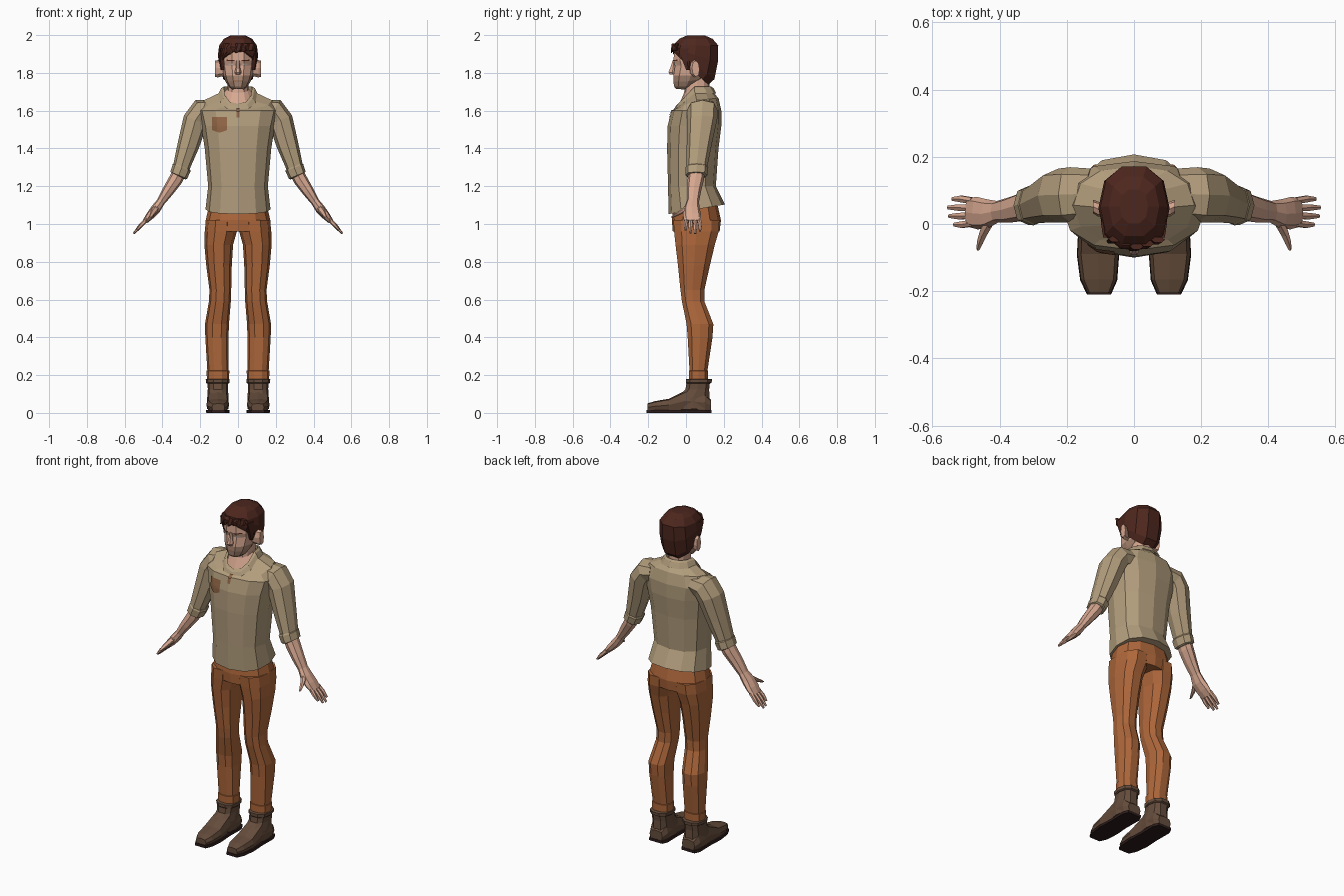
import bpy, bmesh, math
from mathutils import Vector
from mathutils.bvhtree import BVHTree


def material(name, r, g, b):
    m = bpy.data.materials.new(name)
    m.diffuse_color = (r, g, b, 1)
    return m


SHIRT = material("tan_cloth", 0.45, 0.34, 0.205)
PANTS = material("rust_cloth", 0.42, 0.135, 0.043)
BOOT = material("brown_leather", 0.13, 0.073, 0.045)
SOLE = material("dark_rubber", 0.025, 0.012, 0.011)
HAIR = material("dark_red_brown_hair", 0.075, 0.02, 0.013)
SKIN = material("skin", 0.68, 0.39, 0.28)
STUBBLE = material("stubble", 0.40, 0.24, 0.165)
PATCH = material("brown_patch", 0.28, 0.13, 0.06)
EYE = material("eye_white", 0.65, 0.55, 0.5)


def finish(name, bm, mat, mirror=False):
    bmesh.ops.recalc_face_normals(bm, faces=bm.faces)
    me = bpy.data.meshes.new(name)
    bm.to_mesh(me)
    bm.free()
    ob = bpy.data.objects.new(name, me)
    bpy.context.collection.objects.link(ob)
    me.materials.append(mat)
    if mirror:
        ob.modifiers.new("mirror", 'MIRROR').use_mirror_merge = False
    return ob


def ring(c, u, v, n=8, p=0.8):
    """Rounded-box cross-section around c with half axes u and v."""
    pts = []
    for i in range(n):
        a = 2 * math.pi * i / n
        co, si = math.cos(a), math.sin(a)
        pts.append(Vector(c)
                   + Vector(u) * math.copysign(abs(co) ** p, co) * (abs(co) > 1e-6)
                   + Vector(v) * math.copysign(abs(si) ** p, si) * (abs(si) > 1e-6))
    return pts


def loft(name, rings, mat, mirror=False, caps=True):
    bm = bmesh.new()
    rows = [[bm.verts.new(p) for p in r] for r in rings]
    n = len(rows[0])
    for a, b in zip(rows, rows[1:]):
        for i in range(n):
            j = (i + 1) % n
            bm.faces.new((a[i], a[j], b[j], b[i]))
    if caps:
        bm.faces.new(rows[0])
        bm.faces.new(rows[-1])
    return finish(name, bm, mat, mirror)


def level(z, xin, xout, yf, yb, sf=0.0, sb=0.0, n=12, p=0.85):
    """Horizontal ring; sf and sb tilt its front and back halves."""
    cy = (yf + yb) / 2
    pts = ring(((xin + xout) / 2, cy, z), ((xout - xin) / 2, 0, 0), (0, (yb - yf) / 2, 0), n, p)
    for q in pts:
        q.z += (sf if q.y < cy else sb) * (q.y - cy)
    return pts


def body(z, rx, yf, yb, sf=0.0, sb=0.0, n=12, p=0.85):
    return level(z, -rx, rx, yf, yb, sf, sb, n, p)


def tube(name, pts, mat, n=8, p=0.85):
    """Mirrored limb along (x, y, z, half thickness, half width in y)."""
    rings = []
    for i, (x, y, z, ru, rv) in enumerate(pts):
        a, b = pts[max(i - 1, 0)], pts[min(i + 1, len(pts) - 1)]
        t = Vector((b[0] - a[0], 0, b[2] - a[2])).normalized()
        rings.append(ring((x, y, z), Vector((-t.z, 0, t.x)) * ru, (0, rv, 0), n, p))
    return loft(name, rings, mat, True)


def decal(name, target, x0, x1, z0, z1, mat, point=0.0, skew=0.0, mirror=False, k=6):
    """Thin plate laid onto the front of a part."""
    bm = bmesh.new()
    bm.from_mesh(target.data)
    tree = BVHTree.FromBMesh(bm)
    bm.clear()
    g = []
    for i in range(k + 1):
        for j in range(k + 1):
            s, t = i / k, j / k
            x = x0 + (x1 - x0) * s
            z = z0 + (z1 - z0) * t - point * (1 - abs(2 * s - 1)) * (1 - t) + skew * s
            hit = tree.ray_cast(Vector((x, -1, z)), Vector((0, 1, 0)))[0]
            g.append(bm.verts.new((x, (hit.y if hit else 0) - 0.004, z)))
    for i in range(k):
        for j in range(k):
            a = i * (k + 1) + j
            bm.faces.new((g[a], g[a + k + 1], g[a + k + 2], g[a + 1]))
    return finish(name, bm, mat, mirror)


# Shirt: body, sleeves, rolled cuffs, collar
shirt = loft("shirt", [
    body(1.078, 0.172, -0.092, 0.207, 0.17, 0.17),
    body(1.2, 0.158, -0.095, 0.158),
    body(1.40, 0.176, -0.10, 0.172),
    body(1.52, 0.195, -0.097, 0.187),
    body(1.60, 0.215, -0.078, 0.187),
    body(1.655, 0.18, -0.06, 0.172, 0.4, 0.1),
    body(1.70, 0.085, -0.045, 0.14, 0.9, 0)], SHIRT)
tube("sleeve", [(0.13, 0.09, 1.61, 0.05, 0.075), (0.19, 0.087, 1.60, 0.066, 0.082),
                (0.225, 0.085, 1.55, 0.066, 0.08), (0.262, 0.07, 1.42, 0.058, 0.066),
                (0.305, 0.055, 1.285, 0.043, 0.054)], SHIRT)
tube("sleeve_cuff", [(0.295, 0.057, 1.305, 0.045, 0.056), (0.298, 0.057, 1.298, 0.051, 0.061),
                     (0.314, 0.055, 1.258, 0.048, 0.058), (0.316, 0.055, 1.254, 0.041, 0.05)], SHIRT)
loft("collar", [
    body(1.695, 0.082, -0.045, 0.135, 0.9, 0),
    body(1.728, 0.076, -0.042, 0.132, 1.05, 0),
    body(1.72, 0.088, -0.056, 0.145, 0.98, 0),
    body(1.69, 0.104, -0.066, 0.16, 0.8, 0)], SHIRT, caps=False)
decal("chest_pocket", shirt, -0.138, -0.058, 1.497, 1.567, PATCH, point=0.014)
decal("button_placket", shirt, -0.009, 0.009, 1.565, 1.612, PATCH)

# Trousers: hips, legs, turn-ups
loft("hips", [body(1.11, 0.15, -0.065, 0.165), body(1.02, 0.171, -0.075, 0.185),
              body(0.96, 0.175, -0.07, 0.178)], PANTS)
loft("leg", [level(z, *r, n=10) for z, r in (
    (1.02, (0.004, 0.170, -0.072, 0.182)), (0.96, (0.006, 0.176, -0.068, 0.178)),
    (0.89, (0.026, 0.178, -0.06, 0.157)), (0.78, (0.033, 0.168, -0.046, 0.13)),
    (0.65, (0.036, 0.151, -0.032, 0.10)), (0.59, (0.038, 0.154, -0.024, 0.10)),
    (0.47, (0.048, 0.175, 0.0, 0.148)), (0.40, (0.05, 0.173, 0.006, 0.143)),
    (0.20, (0.05, 0.161, 0.018, 0.112)))], PANTS, True)
loft("turn_up", [level(z, *r, n=10) for z, r in (
    (0.225, (0.05, 0.162, 0.018, 0.114)), (0.223, (0.046, 0.166, 0.013, 0.119)),
    (0.175, (0.047, 0.165, 0.013, 0.119)))], PANTS, True)

# Boots: shaft, rim, foot, sole
loft("boot_shaft", [level(z, *r, n=10, p=0.75) for z, r in (
    (0.02, (0.05, 0.165, -0.04, 0.13)), (0.08, (0.05, 0.163, -0.055, 0.128)),
    (0.125, (0.053, 0.16, -0.005, 0.125)), (0.17, (0.053, 0.161, 0.002, 0.13)))], BOOT, True)
loft("boot_rim", [level(z, *r, n=10) for z, r in (
    (0.155, (0.05, 0.164, 0.0, 0.13)), (0.16, (0.045, 0.17, -0.004, 0.139)),
    (0.178, (0.044, 0.171, -0.004, 0.14)), (0.18, (0.05, 0.164, 0.004, 0.13)))], BOOT, True)
FOOT = ((0.132, 0.065, 0.15, 0.07), (0.10, 0.05, 0.165, 0.10), (0.0, 0.052, 0.163, 0.12),
        (-0.09, 0.046, 0.168, 0.075), (-0.165, 0.052, 0.158, 0.062), (-0.205, 0.07, 0.138, 0.05))


def foot(name, mat, top, low, grow, p):
    loft(name, [ring(((a + b) / 2, y * (1 + grow), (low + (top or h)) / 2),
                     ((b - a) / 2 + grow * 0.1, 0, 0), (0, 0, ((top or h) - low) / 2), 8, p)
                for y, a, b, h in FOOT], mat, True)


foot("boot_foot", BOOT, None, 0.008, 0, 0.55)
foot("boot_sole", SOLE, 0.016, 0.0, 0.02, 0.1)

# Forearms and hands
tube("forearm", [(0.285, 0.06, 1.32, 0.036, 0.044), (0.33, 0.052, 1.235, 0.037, 0.043),
                 (0.37, 0.042, 1.175, 0.031, 0.038), (0.41, 0.036, 1.115, 0.022, 0.032)], SKIN)
tube("palm", [(0.405, 0.036, 1.122, 0.022, 0.032), (0.435, 0.03, 1.08, 0.026, 0.043),
              (0.465, 0.032, 1.045, 0.022, 0.048), (0.492, 0.035, 1.013, 0.014, 0.044)], SKIN)
for i, tip in enumerate((0.535, 0.55, 0.553, 0.54)):
    y0, y1 = 0.003 + 0.022 * i, -0.002 + 0.0255 * i
    k = tip - 0.48
    tube("finger_%d" % (i + 1), [(0.48, y0, 1.028, 0.012, 0.011),
                                 (0.48 + k * 0.55, y1, 1.028 - k * 0.58, 0.011, 0.011),
                                 (tip, y1, 1.028 - k * 1.08, 0.005, 0.006)], SKIN, 6)
tube("thumb", [(0.428, 0.012, 1.09, 0.017, 0.018), (0.446, -0.02, 1.066, 0.015, 0.018),
               (0.456, -0.048, 1.05, 0.012, 0.013), (0.464, -0.073, 1.036, 0.006, 0.007)], SKIN, 6)

# Neck and head; the jaw is stubbled below cheek height
loft("neck", [body(1.692, 0.078, -0.042, 0.13, 0.85, 0), body(1.715, 0.056, -0.01, 0.125, 0.3, 0),
              body(1.80, 0.054, 0.0, 0.125)], SKIN)
head = loft("head", [
    body(1.712, 0.03, -0.056, 0.03, -0.1, 0.3, 10), body(1.728, 0.05, -0.066, 0.07, 0, 0.3, 10),
    body(1.755, 0.067, -0.07, 0.10, 0, 0.2, 10), body(1.785, 0.077, -0.07, 0.12, 0, 0, 10),
    body(1.84, 0.086, -0.062, 0.14, 0, 0, 10), body(1.862, 0.088, -0.07, 0.145, 0, 0, 10),
    body(1.93, 0.086, -0.068, 0.145, 0, 0, 10), body(1.965, 0.06, -0.04, 0.12, 0, 0, 10)], SKIN)
head.data.materials.append(STUBBLE)
for f in head.data.polygons:
    f.material_index = int(f.center.z < 1.785 and f.center.y < 0.07)
decal("eyebrow", head, 0.018, 0.062, 1.862, 1.868, HAIR, skew=0.002, mirror=True)
decal("eye", head, 0.024, 0.05, 1.843, 1.851, EYE, mirror=True)
decal("mouth", head, -0.025, 0.025, 1.755, 1.759, PATCH)
loft("nose", [ring((0, y, z), (w, 0, 0), (0, d, 0), 6, 1) for z, y, w, d in (
    (1.865, -0.064, 0.008, 0.008), (1.83, -0.068, 0.011, 0.016),
    (1.803, -0.072, 0.018, 0.024), (1.792, -0.07, 0.014, 0.018))], SKIN)
loft("ear", [ring((x, y, 1.822), (0, h * 0.48, -h * 0.1), (0, 0, h), 8, 0.9) for x, y, h in (
    (0.075, 0.035, 0.038), (0.108, 0.045, 0.046), (0.122, 0.052, 0.042), (0.122, 0.05, 0.025))],
    SKIN, True)

# Hair: cap, sideburns, fringe locks
loft("hair", [
    body(1.822, 0.093, -0.072, 0.122, -0.98, -0.9, 10), body(1.85, 0.102, -0.078, 0.155, -0.68, -0.75, 10),
    body(1.895, 0.106, -0.08, 0.174, -0.35, -0.3, 10), body(1.945, 0.1, -0.074, 0.176, 0, 0, 10),
    body(1.98, 0.075, -0.04, 0.145, 0, 0, 10), body(1.997, 0.042, 0.0, 0.105, 0, 0, 10)], HAIR)
loft("sideburn", [level(z, 0.07, x, a, b, n=6) for z, x, a, b in (
    (1.93, 0.098, -0.045, 0.05), (1.86, 0.099, -0.02, 0.035), (1.815, 0.091, 0.0, 0.022))], HAIR, True)
for i in range(5):
    x = -0.068 + 0.032 * i
    low = 1.892 + 0.006 * i
    loft("fringe_lock_%d" % (i + 1), [ring((x + dx, y + abs(x) * 0.35, z), (w, 0, 0), (0, w * 0.5, 0), 6, 1)
                                      for dx, y, z, w in ((0.012, -0.068, 1.955, 0.02),
                                                          (0.004, -0.074, 1.92, 0.018),
                                                          (-0.008, -0.08, low, 0.003))], HAIR)
